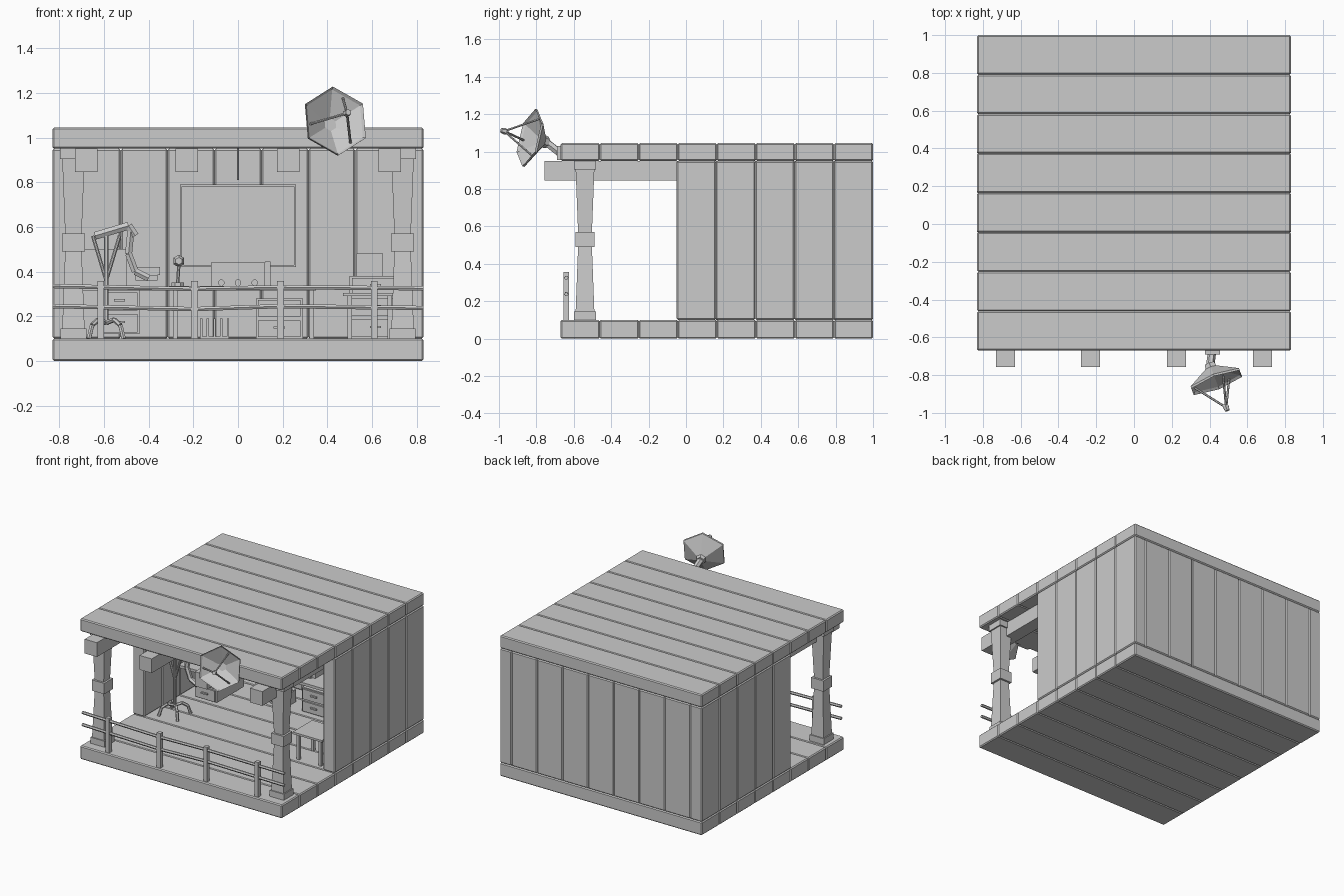
import bpy, bmesh, math
from mathutils import Vector

if "Cube" in bpy.data.objects:
    bpy.data.objects.remove(bpy.data.objects["Cube"], do_unlink=True)

grey = bpy.data.materials.new("plain_grey")
grey.use_nodes = True
grey.diffuse_color = (0.6, 0.6, 0.6, 1)
grey.node_tree.nodes["Principled BSDF"].inputs["Base Color"].default_value = (0.6, 0.6, 0.6, 1)


def finish(name, bm):
    bmesh.ops.recalc_face_normals(bm, faces=bm.faces)
    mesh = bpy.data.meshes.new(name)
    bm.to_mesh(mesh)
    bm.free()
    mesh.materials.append(grey)
    obj = bpy.data.objects.new(name, mesh)
    bpy.context.collection.objects.link(obj)
    return obj


def box(name, xs, ys, zs, bevel=0):
    bm = bmesh.new()
    bmesh.ops.create_cube(bm, size=1)
    for v in bm.verts:
        for i, (lo, hi) in enumerate((xs, ys, zs)):
            v.co[i] = lo if v.co[i] < 0 else hi
    obj = finish(name, bm)
    if bevel:
        mod = obj.modifiers.new("edges", 'BEVEL')
        mod.width = bevel
        mod.segments = 1
    return obj


def lathe(name, profile, origin, axis, sides, turn=0, up=(0, 0, 1)):
    """Rings of (distance along axis, radius), closed at both ends."""
    n = Vector(axis).normalized()
    u = Vector(up)
    u = (u - n * u.dot(n)).normalized()
    w = n.cross(u)
    bm = bmesh.new()
    rings = []
    for d, r in profile:
        ring = []
        for k in range(sides):
            a = turn + 2 * math.pi * k / sides
            ring.append(bm.verts.new(Vector(origin) + n * d + (u * math.cos(a) + w * math.sin(a)) * r))
        rings.append(ring)
    for a, b in zip(rings, rings[1:]):
        for k in range(sides):
            bm.faces.new((a[k], a[(k + 1) % sides], b[(k + 1) % sides], b[k]))
    bm.faces.new(rings[0])
    bm.faces.new(rings[-1])
    return finish(name, bm)


def rod(name, p, q, r, sides=8):
    d = Vector(q) - Vector(p)
    up = (1, 0, 0) if abs(d.normalized().z) > 0.9 else (0, 0, 1)
    return lathe(name, [(0, r), (d.length, r)], p, d, sides, math.pi / sides, up)


def path(name, points, r, sides=6):
    for a, b in zip(points, points[1:]):
        rod(name, a, b, r, sides)


# Floor and roof planks
HALF, FRONT, BACK, EDGE = 0.83, -0.67, 1.0, 0.007
step = (BACK - FRONT) / 8
for i in range(8):
    ys = (FRONT + i * step, FRONT + (i + 1) * step)
    box("floor_plank", (-HALF, HALF), ys, (0, 0.1), EDGE)
    box("roof_plank", (-HALF, HALF), ys, (0.95, 1.045), EDGE)

# Wall planks
for i in range(5):
    ys = (-0.05 + i * 0.21, -0.05 + (i + 1) * 0.21)
    for s in (-1, 1):
        box("side_wall_plank", sorted((s * 0.735, s * HALF)), ys, (0.1, 0.95), EDGE)
for i in range(7):
    x = -0.735 + i * 0.21
    box("back_wall_plank", (x, x + 0.21), (0.905, BACK), (0.1, 0.95), EDGE)

# Ceiling beams
for x in (-0.68, -0.23, 0.225, 0.68):
    box("ceiling_beam", (x - 0.05, x + 0.05), (-0.757, 0.905), (0.845, 0.951))

# Porch posts: foot, tapered shafts, middle collar and cap
for x in (-0.737, 0.737):
    def block(name, lo, hi):
        profile = [(z, w * math.sqrt(2)) for z, w in (lo, hi)]
        lathe(name, profile, (x, -0.54, 0), (0, 0, 1), 4, math.pi / 4, (1, 0, 0))
    block("post_foot", (0.1, 0.058), (0.145, 0.058))
    block("post_lower_shaft", (0.145, 0.05), (0.49, 0.037))
    block("post_collar", (0.49, 0.051), (0.57, 0.051))
    block("post_upper_shaft", (0.57, 0.037), (0.905, 0.05))
    block("post_cap", (0.905, 0.06), (0.95, 0.06))

# Railing
for x in (-0.615, -0.195, 0.19, 0.61):
    box("rail_post", (x - 0.015, x + 0.015), (-0.655, -0.625), (0.1, 0.357))
for zs in ((0.335, 0.322, 0.33, 0.325), (0.245, 0.232, 0.245, 0.237)):
    xs = (-HALF, -0.195, 0.19, HALF)
    path("rail", [(x, -0.64, z) for x, z in zip(xs, zs)], 0.011)

# Dish: six-sided shell with front cavity, feed tripod and bracket
aim = Vector((0.38, -1, 0.26)).normalized()
rim = Vector((0.438, -0.84, 1.075))
shell = [(-0.025, 0.01), (-0.012, 0.147), (0, 0.158), (-0.012, 0.158), (-0.085, 0.035), (-0.11, 0.03)]
shell[0] = (-0.07, 0.03)
lathe("dish_shell", shell, rim, aim, 6)
feed = rim + aim * 0.145
side = aim.cross(Vector((0, 0, 1))).normalized()
top = side.cross(aim)
for k in range(3):
    a = math.radians(25 + 120 * k)
    foot = rim - aim * 0.02 + (top * math.cos(a) - side * math.sin(a)) * 0.12
    rod("feed_strut", foot, feed, 0.006, 6)
lathe("feed_horn", [(-0.02, 0.01), (-0.005, 0.018), (0.018, 0.014)], feed, aim, 6)
hub = rim - aim * 0.1
rod("dish_arm", hub, (0.415, -0.665, 0.985), 0.022, 6)
box("dish_bracket", (0.375, 0.455), (-0.69, -0.668), (0.955, 1.03))

# Hanging lamp
rod("lamp_cord", (0, 0.35, 0.95), (0, 0.35, 0.81), 0.005)
lathe("lamp_shade", [(0.77, 0.1), (0.815, 0.022), (0.83, 0.01)], (0, 0.35, 0), (0, 0, 1), 12)
lathe("lamp_bulb", [(0.747, 0.008), (0.757, 0.018), (0.775, 0.015)], (0, 0.35, 0), (0, 0, 1), 8)

# Framed board on the back wall
box("board", (-0.255, 0.25), (0.895, 0.91), (0.425, 0.785))
for x in (-0.26, 0.25):
    box("board_side_frame", (x, x + 0.01), (0.885, 0.91), (0.42, 0.79))
for z in (0.42, 0.78):
    box("board_rail_frame", (-0.26, 0.26), (0.885, 0.91), (z, z + 0.01))


def drawers(name, xs, ys, zs, count):
    box(name, xs, ys, zs)
    h = (zs[1] - zs[0]) / count
    for i in range(count):
        z = zs[0] + i * h
        box("drawer_front", (xs[0] + 0.01, xs[1] - 0.01), (ys[0] - 0.012, ys[0]), (z + 0.008, z + h - 0.008))
        mid = (xs[0] + xs[1]) / 2
        box("drawer_handle", (mid - 0.025, mid + 0.025), (ys[0] - 0.025, ys[0] - 0.012), (z + h / 2, z + h / 2 + 0.01))


# Workbench with console, microphone, drawers and basket
box("bench_top", (-0.31, 0.35), (0.6, 0.895), (0.315, 0.335))
for x in (-0.29, 0.32):
    for y in (0.62, 0.86):
        box("bench_leg", (x, x + 0.02), (y, y + 0.02), (0.1, 0.315))
drawers("bench_drawers", (0.08, 0.29), (0.64, 0.88), (0.1, 0.28), 2)
box("console", (-0.12, 0.12), (0.68, 0.85), (0.335, 0.44))
box("console_side", (0.12, 0.145), (0.7, 0.85), (0.335, 0.445))
for x in (-0.075, 0, 0.075):
    rod("console_knob", (x, 0.68, 0.35), (x, 0.66, 0.35), 0.015, 8)
rod("microphone_base", (-0.27, 0.7, 0.335), (-0.27, 0.7, 0.35), 0.03)
rod("microphone_stem", (-0.27, 0.7, 0.35), (-0.265, 0.7, 0.43), 0.008)
lathe("microphone_head", [(-0.02, 0.016), (0, 0.028), (0.02, 0.016)], (-0.265, 0.7, 0.447), (0, -1, 0), 6)
for i in range(5):
    x = -0.17 + i * 0.03
    box("basket_bar", (x, x + 0.01), (0.62, 0.74), (0.1, 0.19))
box("basket_base", (-0.17, -0.04), (0.62, 0.74), (0.1, 0.11))

# Side desk with drawers and boxes on it
box("desk_top", (-0.735, -0.36), (0.35, 0.75), (0.315, 0.335))
drawers("desk_drawers", (-0.62, -0.44), (0.38, 0.7), (0.12, 0.315), 2)
box("desk_tray", (-0.46, -0.36), (0.42, 0.6), (0.36, 0.385))
box("desk_unit", (-0.45, -0.35), (0.45, 0.58), (0.385, 0.42))
box("desk_radio", (-0.72, -0.5), (0.45, 0.7), (0.335, 0.5))

# Floor stand with arched legs and a jointed arm
cx, cy = -0.59, 0.1
for k in range(4):
    a = math.pi / 4 + k * math.pi / 2
    pts = [(cx + r * math.cos(a), cy + r * math.sin(a), z)
           for r, z in ((0, 0.17), (0.05, 0.185), (0.09, 0.16), (0.11, 0.1))]
    path("stand_leg", pts, 0.011)
rod("stand_pole", (cx, cy, 0.16), (cx, cy, 0.56), 0.012)
for x in (-0.65, -0.53):
    rod("stand_brace", (x, cy, 0.56), (cx, cy, 0.36), 0.009)
path("stand_arm", [(-0.64, cy, 0.56), (-0.49, cy, 0.605), (-0.46, cy, 0.56)], 0.02)
path("stand_hose", [(-0.48, cy, 0.58), (-0.49, cy, 0.48), (-0.46, cy, 0.4), (-0.4, cy, 0.37)], 0.018)

# Small table, and the cabinet behind it
box("table_top", (0.47, 0.71), (-0.03, 0.2), (0.29, 0.305))
for x in (0.49, 0.67):
    for y in (-0.01, 0.16):
        box("table_leg", (x, x + 0.02), (y, y + 0.02), (0.1, 0.29))
drawers("cabinet", (0.5, 0.73), (0.6, 0.88), (0.1, 0.38), 3)
box("cabinet_box", (0.53, 0.65), (0.65, 0.85), (0.38, 0.48))
